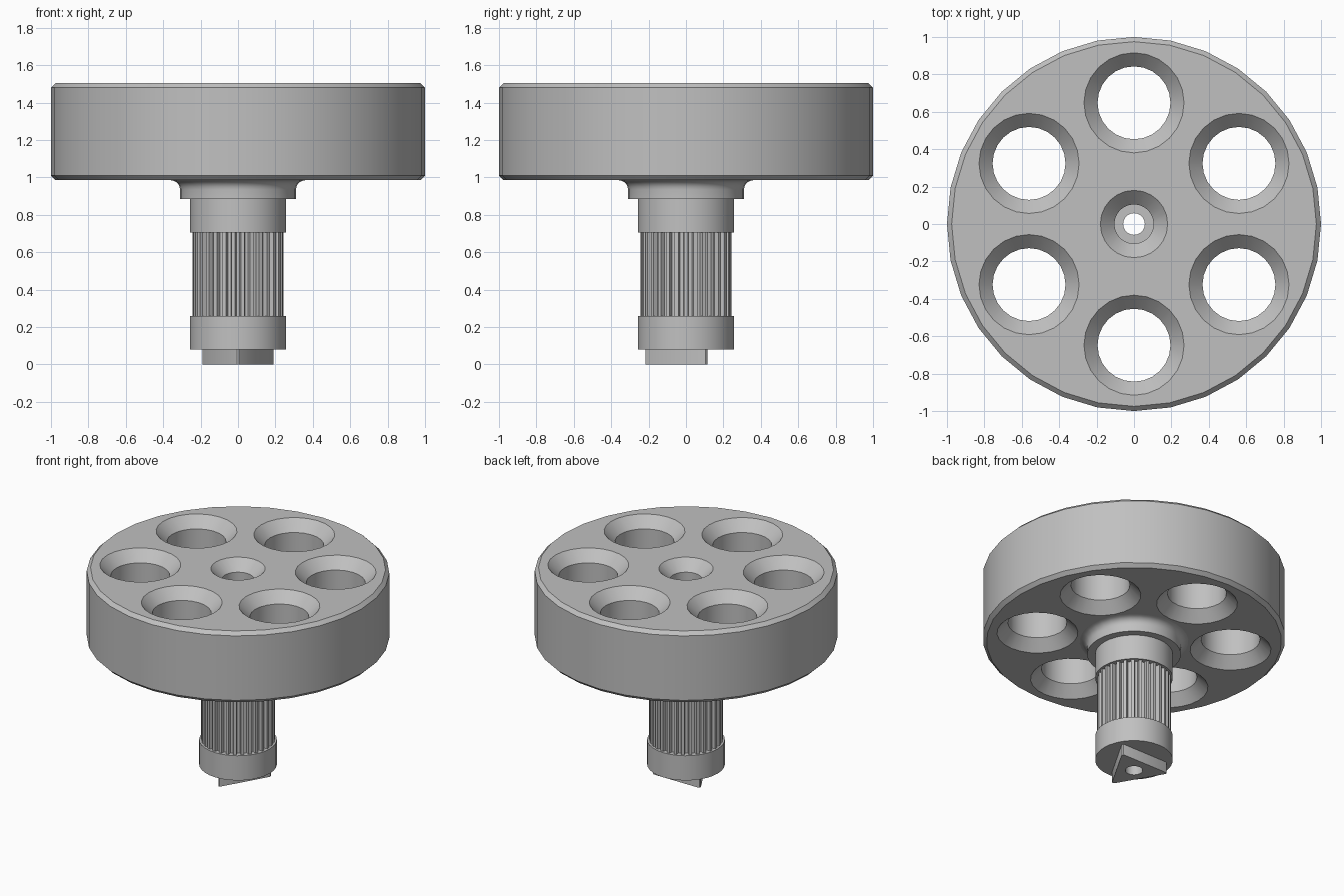
import bpy
import bmesh
from math import sin, cos, pi, radians

old = bpy.data.objects.get("Cube")
if old:
    bpy.data.objects.remove(old)

grey = bpy.data.materials.new("plain_grey")
grey.use_nodes = True
colour = (0.53, 0.53, 0.53, 1)
grey.diffuse_color = colour
grey.node_tree.nodes["Principled BSDF"].inputs["Base Color"].default_value = colour


def finish(name, bm):
    bmesh.ops.recalc_face_normals(bm, faces=bm.faces)
    mesh = bpy.data.meshes.new(name)
    bm.to_mesh(mesh)
    bm.free()
    mesh.materials.append(grey)
    obj = bpy.data.objects.new(name, mesh)
    bpy.context.collection.objects.link(obj)
    return obj


def add_lathe(bm, profile, sides, x=0, y=0):
    """Solid of revolution from (radius, height) points, capped at both ends."""
    rings = [[bm.verts.new((x + r * cos(2 * pi * i / sides), y + r * sin(2 * pi * i / sides), z))
              for i in range(sides)] for r, z in profile]
    for low, high in zip(rings, rings[1:]):
        for i in range(sides):
            j = (i + 1) % sides
            bm.faces.new((low[i], low[j], high[j], high[i]))
    bm.faces.new(rings[0][::-1])
    bm.faces.new(rings[-1])


def lathe(name, profile, sides):
    bm = bmesh.new()
    add_lathe(bm, profile, sides)
    return finish(name, bm)


def prism(name, outline, z0, z1):
    bm = bmesh.new()
    face = bm.faces.new([bm.verts.new((x, y, z0)) for x, y in outline])
    top = bmesh.ops.extrude_face_region(bm, geom=[face])["geom"]
    for v in top:
        if isinstance(v, bmesh.types.BMVert):
            v.co.z = z1
    return finish(name, bm)


def cut(obj, cutter):
    bpy.context.view_layer.objects.active = obj
    mod = obj.modifiers.new("cut", "BOOLEAN")
    mod.operation = "DIFFERENCE"
    mod.solver = "EXACT"
    mod.object = cutter
    bpy.ops.object.modifier_apply(modifier=mod.name)


BOTTOM, TOP, EDGE = 0.985, 1.505, 0.025

# Wheel disc with chamfered rims
disc = lathe("wheel_disc", [(1 - EDGE, BOTTOM), (1, BOTTOM + EDGE),
                            (1, TOP - EDGE), (1 - EDGE, TOP)], 32)

# Hub with concave fillet, and shaft with two collars
fillet = [(0.36 - 0.05 * cos(a), 0.935 + 0.05 * sin(a))
          for a in (radians(18 * k) for k in range(6))]
shaft = lathe("collared_shaft", [(0.257, 0.08), (0.257, 0.26), (0.2, 0.26), (0.2, 0.705),
                                 (0.257, 0.705), (0.257, 0.885), (0.31, 0.885)]
              + fillet + [(0.36, 1.0)], 32)

# Splined section between the collars
TEETH = 30
outline = []
for t in range(TEETH):
    for r, part in ((0.217, -0.3), (0.243, -0.2), (0.243, 0.2), (0.217, 0.3)):
        a = 2 * pi * (t + part) / TEETH
        outline.append((r * cos(a), r * sin(a)))
splines = prism("shaft_splines", outline, 0.25, 0.715)

# Triangular drive key with softly rounded corners, point to the front
ROUND = 0.012
outline = []
for corner in (-90, 30, 150):
    c = radians(corner)
    for turn in (-60, -20, 20, 60):
        a = radians(corner + turn)
        outline.append(((0.23 - 2 * ROUND) * cos(c) + ROUND * cos(a),
                        (0.23 - 2 * ROUND) * sin(c) + ROUND * sin(a)))
key = prism("triangular_key", outline, 0, 0.09)

# Six through holes, countersunk on both sides
bm = bmesh.new()
FLARE = 0.08
for k in range(6):
    a = radians(30 + 60 * k)
    add_lathe(bm, [(0.27 + 0.075, BOTTOM - FLARE), (0.195, BOTTOM + FLARE * 0.94),
                   (0.195, TOP - FLARE * 0.94), (0.27 + 0.075, TOP + FLARE)],
              24, 0.648 * cos(a), 0.648 * sin(a))
hole_cutter = finish("hole_cutter", bm)
cut(disc, hole_cutter)

# Central stepped bore, countersunk on top
bore_cutter = lathe("bore_cutter", [(0.058, -0.1), (0.058, 0.3), (0.105, 0.3), (0.105, TOP - 0.075),
                                    (0.18, TOP), (0.18, TOP + 0.1)], 24)
for part in (disc, shaft, splines, key):
    cut(part, bore_cutter)
for helper in (hole_cutter, bore_cutter):
    bpy.data.objects.remove(helper)

# Smooth the round surfaces, keep the edges crisp
bpy.ops.object.select_all(action="DESELECT")
for part in (disc, shaft, splines, key):
    part.select_set(True)
bpy.context.view_layer.objects.active = disc
bpy.ops.object.shade_smooth_by_angle(angle=radians(30))
